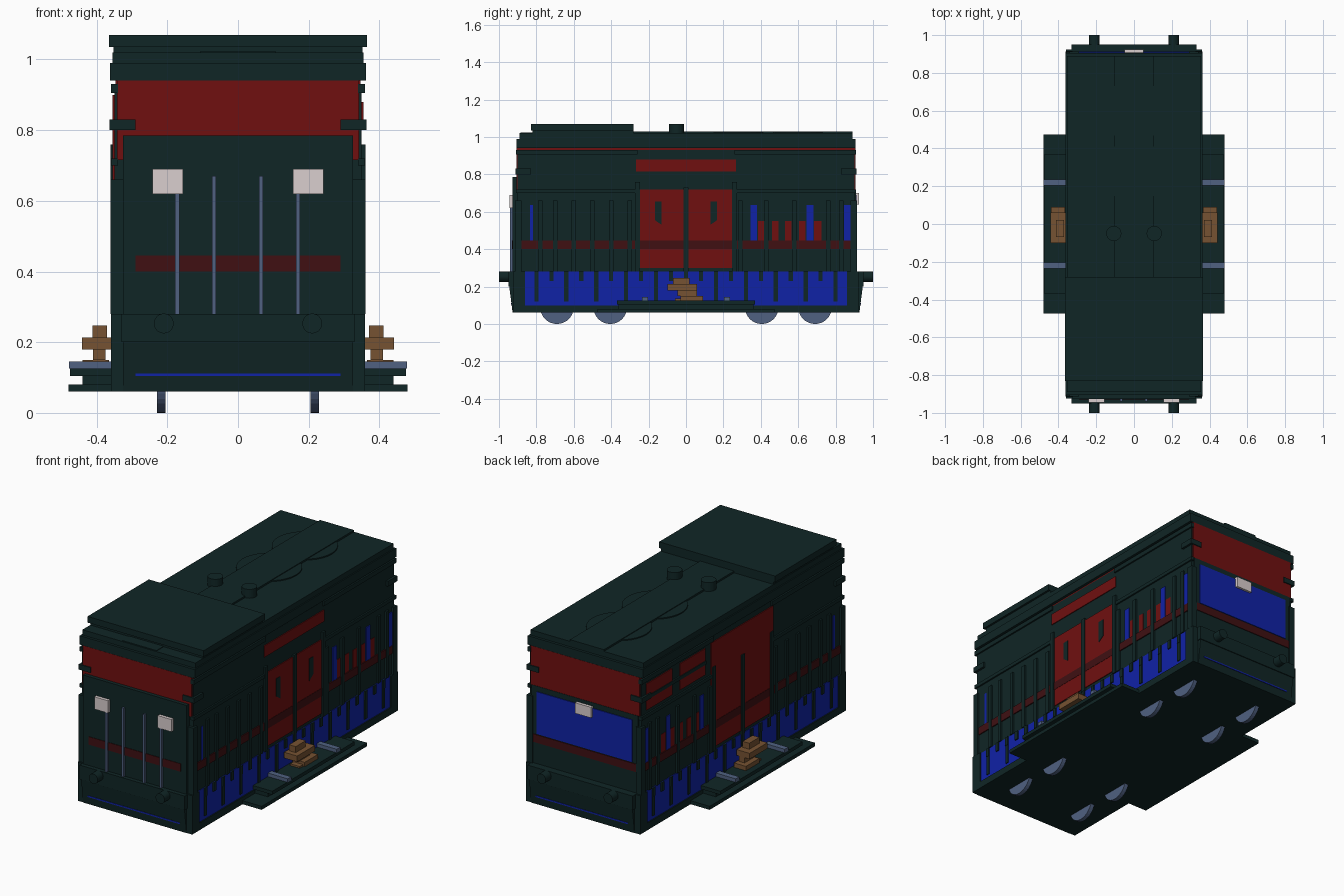
import bpy
import bmesh
from math import pi
from mathutils import Matrix, Vector

default_cube = bpy.data.objects.get("Cube")
if default_cube:
    bpy.data.objects.remove(default_cube, do_unlink=True)


def make_material(name, red, green, blue):
    material = bpy.data.materials.new(name)
    material.use_nodes = True
    colour = (red, green, blue, 1)
    material.diffuse_color = colour
    shader = next(n for n in material.node_tree.nodes if n.type == "BSDF_PRINCIPLED")
    shader.inputs["Base Color"].default_value = colour
    return material


dark_green = make_material("dark green", .005, .019, .019)
red_paint = make_material("red", .16, .005, .005)
maroon = make_material("maroon", .05, .005, .006)
blue_paint = make_material("blue", .005, .016, .38)
steel = make_material("blue grey steel", .08, .12, .22)
brown = make_material("brown", .18, .085, .032)
lamp_white = make_material("lamp white", .7, .62, .62)


def finish(name, bm, material):
    mesh = bpy.data.meshes.new(name)
    bm.to_mesh(mesh)
    bm.free()
    mesh.materials.append(material)
    part = bpy.data.objects.new(name, mesh)
    bpy.context.scene.collection.objects.link(part)
    return part


def add_box(bm, x, y, z):
    """Add a box from three (low, high) ranges."""
    low, high = (Vector(corner) for corner in zip(x, y, z))
    size = high - low
    matrix = Matrix.Translation((low + high) / 2) @ Matrix.Diagonal((*size, 1))
    bmesh.ops.create_cube(bm, size=1, matrix=matrix)


def boxes(name, material, *ranges):
    bm = bmesh.new()
    for x, y, z in ranges:
        add_box(bm, x, y, z)
    return finish(name, bm, material)


def around(half, centre=0):
    return centre - half, centre + half


def side_boxes(name, material, side, depth, spans, height):
    """Boxes on one long wall, one for each y range."""
    x = sorted((side * depth[0], side * depth[1]))
    return boxes(name, material, *[(x, span, height) for span in spans])


def discs(name, material, centres, radius, length, axis):
    bm = bmesh.new()
    turn = {"x": Matrix.Rotation(pi / 2, 4, "Y"),
            "y": Matrix.Rotation(pi / 2, 4, "X"), "z": Matrix()}[axis]
    for centre in centres:
        bmesh.ops.create_cone(bm, cap_ends=True, segments=32, radius1=radius,
                              radius2=radius, depth=length,
                              matrix=Matrix.Translation(centre) @ turn)
    return finish(name, bm, material)


# Floor, hull and roof
boxes("floor_frame", dark_green, (around(.36), around(.925), (.06, .1)))
boxes("hull", dark_green, (around(.35), around(.9), (.1, .93)))
boxes("roof_gap_line", red_paint, (around(.346), around(.9), (.93, .942)))
boxes("roof", dark_green, (around(.362), around(.905), (.94, .99)),
      (around(.355), around(.89), (.99, 1.02)))
boxes("cab_roof", dark_green, (around(.353), (-.82, -.28), (1, 1.035)),
      (around(.365), (-.83, -.28), (1.035, 1.07)))
boxes("roof_spine", dark_green, (around(.107), (-.28, .89), (1.02, 1.03)),
      (around(.107), (-.885, -.82), (1, 1.023)))
discs("roof_fans", dark_green, [(0, y, 1.022) for y in (.28, .6)], .17, .008, "z")
discs("exhaust_stacks", dark_green, [(s * .107, -.05, 1.045) for s in (-1, 1)],
      .04, .05, "z")

# Buffer beams with sloping lower plates, and buffers, at both ends
for end, label in ((-1, "front"), (1, "rear")):
    def across(a, b):
        return sorted((end * a, end * b))

    boxes(label + "_buffer_beam", dark_green, (around(.33), across(.89, .95), (.2, .28)),
          (around(.36), across(.86, .925), (.1, .28)))
    apron = boxes(label + "_apron", dark_green, (around(.325), across(.9, .945), (.06, .2)))
    for vertex in apron.data.vertices:
        if vertex.co.z < .1 and abs(vertex.co.y) > .92:
            vertex.co.y = end * .927
    boxes(label + "_apron_line", blue_paint, (around(.29), across(.93, .936), (.104, .112)))
    discs(label + "_buffers", dark_green, [(s * .21, end * .965, .253) for s in (-1, 1)],
          .028, .07, "y")
    boxes(label + "_corner_posts", dark_green,
          *[(sorted((s * .325, s * .361)), across(.88, .915), (.28, .66)) for s in (-1, 1)])
    boxes(label + "_brackets", dark_green,
          *[(sorted((s * .29, s * .363)), across(.83, .912), (.8, .83)) for s in (-1, 1)])

# Front end
boxes("front_window_band", red_paint, (around(.343), (-.906, -.89), (.715, .94)))
boxes("front_panel", dark_green, (around(.325), (-.927, -.89), (.28, .785)))
boxes("front_stripe", maroon, (around(.29), (-.93, -.92), (.4, .445)))
rails = ((-.172, .63), (-.068, .67), (.065, .67), (.17, .63))
boxes("front_handrails", steel,
      *[(around(.006, x), (-.94, -.925), (.28, top)) for x, top in rails])
boxes("front_lamps", lamp_white,
      *[(around(.043, s * .199), (-.945, -.925), (.62, .69)) for s in (-1, 1)])

# Rear end
boxes("rear_window_band", red_paint, (around(.343), (.89, .906), (.72, .94)))
boxes("rear_panel", dark_green, (around(.335), (.89, .908), (.28, .72)))
boxes("rear_grille", blue_paint, (around(.3), (.9, .912), (.45, .69)))
boxes("rear_stripe", maroon, (around(.33), (.9, .912), (.4, .445)))
boxes("rear_lamp", lamp_white, (around(.05), (.9, .925), (.64, .7)))

# Long walls
both_ends = ((-.91, -.26), (.26, .91))
skirt_tabs = [around(.011, -.8 + .08 * i) for i in range(21)]
for side, label in ((1, "left"), (-1, "right")):
    def wall(name, material, depth, spans, height):
        return side_boxes(label + "_" + name, material, side, depth, spans, height)

    wall("skirt", blue_paint, (.34, .353), [around(.86)], (.1, .28))
    wall("skirt_tabs", dark_green, (.34, .36), skirt_tabs, (.23, .28))
    wall("skirt_posts", dark_green, (.34, .358), skirt_tabs[::2], (.12, .25))
    wall("stripe", maroon, (.34, .3565), [around(.91)], (.4, .445))
    wall("belt_rails", dark_green, (.34, .359), both_ends, (.7, .72))
    wall("upper_rails", dark_green, (.34, .359), both_ends, (.905, .93))
    rib_places = (-.78, -.7, -.6, -.5, -.4, -.3, .29, .43, .58, .76, .83)
    wall("ribs", dark_green, (.34, .36), [around(.012, y) for y in rib_places], (.28, .66))
    wall("door_posts", dark_green, (.34, .361), [around(.013, s * .26) for s in (-1, 1)],
         (.28, .76))
    wall("door_divider", dark_green, (.34, .361), [around(.014)], (.28, .73))

    # Lower window slits and blue pillars
    wall("window_slits", red_paint, (.34, .352),
         [(.385, .42), (.46, .495), (.53, .565), (.605, .64), (.685, .725)], (.445, .55))
    wall("blue_pillars", blue_paint, (.34, .355),
         [around(.018, y) for y in (.362, .663, .862)], (.445, .635))
    wall("blue_front_slit", blue_paint, (.34, .353), [around(.008, -.825)], (.445, .635))

    if side > 0:
        # Double doors with small dark windows
        wall("doors", red_paint, (.34, .355), [(-.245, -.01), (.01, .245)], (.3, .72))
        wall("door_header", red_paint, (.34, .355), [around(.268)], (.815, .88))
        panes = wall("door_windows", dark_green, (.34, .3575),
                     [around(.018, s * .148) for s in (-1, 1)], (.53, .655))
        for vertex in panes.data.vertices:
            if vertex.co.z < .6 and abs(vertex.co.y) > .148:
                vertex.co.z += .025
    else:
        # Tall plain doors and upper windows
        wall("doors", red_paint, (.34, .355), [around(.28)], (.3, .9))
        wall("upper_windows", red_paint, (.34, .355), [(.33, .56), (.63, .86)], (.74, .89))
        wall("upper_window_bars", dark_green, (.34, .359), [(.33, .86)], (.8, .82))

    # Side platform, crossbars and stacked timber
    wall("platform", dark_green, (.34, .48), [around(.473)], (.06, .08))
    wall("step", dark_green, (.34, .475), [around(.37)], (.105, .125))
    wall("step_supports", dark_green, (.34, .44), [around(.36)], (.08, .105))
    wall("crossbars", steel, (.35, .478), [around(.016, s * .22) for s in (-1, 1)],
         (.125, .145))
    blocks = (((.37, .43), (-.06, .07), (.1, .135)), ((.365, .44), (-.03, .09), (.12, .15)),
              ((.375, .41), (-.045, .06), (.15, .182)), ((.36, .442), (-.1, .06), (.18, .213)),
              ((.37, .412), (-.07, .02), (.213, .247)))
    boxes(label + "_timber_stack", brown,
          *[(sorted((side * x[0], side * x[1])), y, z) for x, y, z in blocks])

# Wheels
discs("wheels", steel, [(x, y, .09) for x in (-.217, .217) for y in (-.69, -.405, .405, .69)],
      .09, .024, "x")
